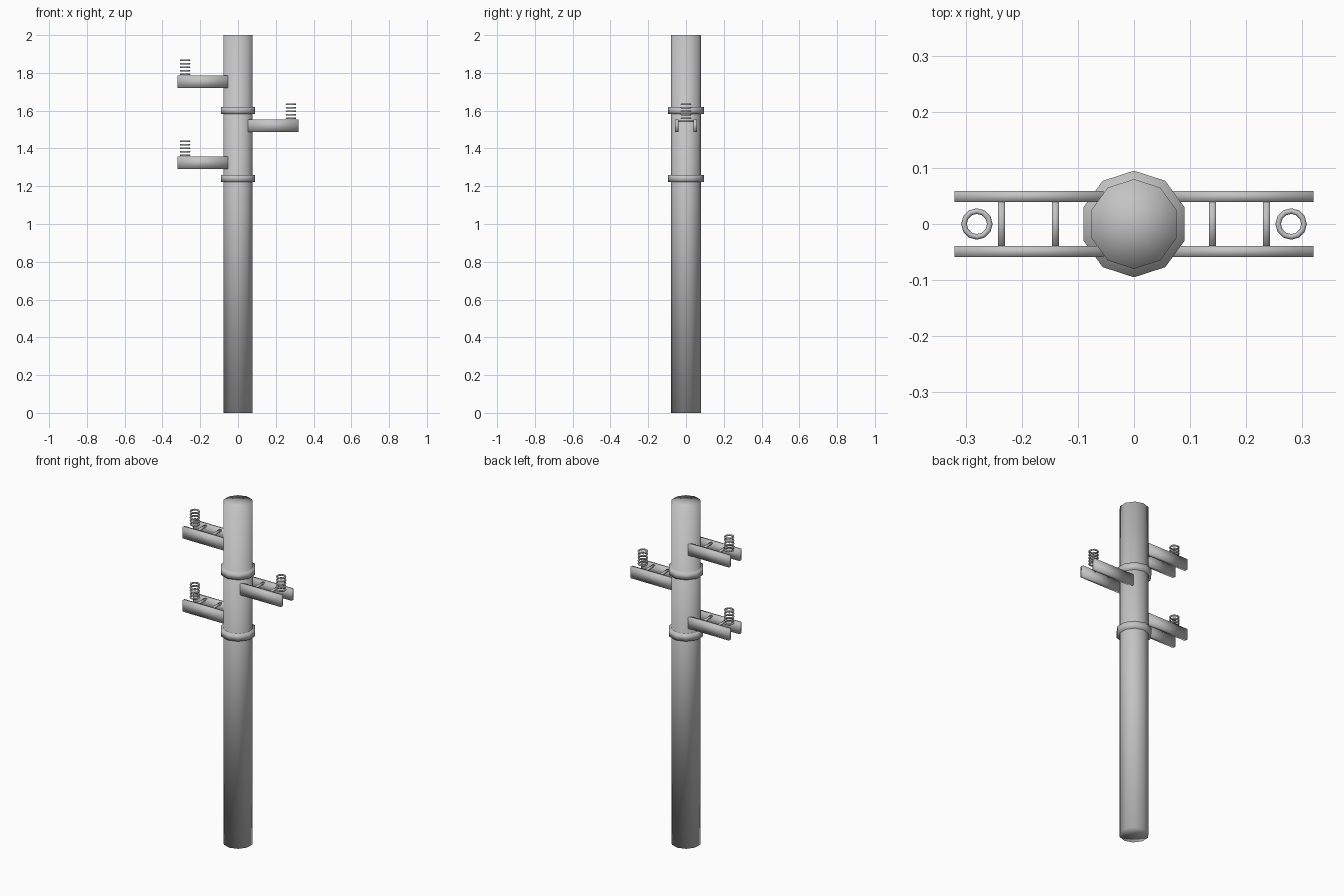
import bpy
import bmesh
from math import pi
from mathutils import Matrix, Vector

if "Cube" in bpy.data.objects:
    bpy.data.objects.remove(bpy.data.objects["Cube"], do_unlink=True)

grey = bpy.data.materials.new("plain_grey")
grey.use_nodes = True
colour = (0.55, 0.55, 0.55, 1)
grey.diffuse_color = colour
grey.node_tree.nodes["Principled BSDF"].inputs["Base Color"].default_value = colour


def finish(name, bm):
    """Turn a bmesh into a fully smooth-shaded grey object."""
    mesh = bpy.data.meshes.new(name)
    for face in bm.faces:
        face.smooth = True
    bm.to_mesh(mesh)
    bm.free()
    mesh.materials.append(grey)
    obj = bpy.data.objects.new(name, mesh)
    bpy.context.collection.objects.link(obj)
    return obj


def column(name, radius, z0, z1):
    """Ten-sided upright cylinder with a corner towards +y and -y."""
    bm = bmesh.new()
    place = Matrix.Translation((0, 0, (z0 + z1) / 2)) @ Matrix.Rotation(pi / 2, 4, "Z")
    bmesh.ops.create_cone(bm, cap_ends=True, cap_tris=True, segments=10,
                          radius1=radius, radius2=radius, depth=z1 - z0)
    # put a corner on the y axis whatever the starting angle
    corner = max(bm.verts, key=lambda v: v.co.xy.length).co.xy
    turn = Matrix.Rotation(corner.angle_signed(Vector((1, 0))), 4, "Z").inverted()
    bmesh.ops.transform(bm, matrix=place @ turn.inverted()
                        if abs((turn @ Vector((*corner, 0))).y) > 1e-4 else place @ turn,
                        verts=bm.verts)
    return finish(name, bm)


def box(name, low, high):
    bm = bmesh.new()
    low, high = Vector(low), Vector(high)
    size = Matrix.Diagonal((*(high - low), 1))
    bmesh.ops.create_cube(bm, size=1, matrix=Matrix.Translation((low + high) / 2) @ size)
    return finish(name, bm)


def ring(name, x, z, major=0.023, minor=0.005):
    """Small torus: a circle profile spun around the upright axis."""
    bm = bmesh.new()
    profile = Matrix.Translation((x + major, 0, z)) @ Matrix.Rotation(pi / 2, 4, "X")
    bmesh.ops.create_circle(bm, segments=8, radius=minor, matrix=profile)
    bmesh.ops.spin(bm, geom=bm.verts[:] + bm.edges[:], cent=(x, 0, z),
                   axis=(0, 0, 1), angle=2 * pi, steps=12)
    bmesh.ops.remove_doubles(bm, verts=bm.verts, dist=0.0005)
    bmesh.ops.recalc_face_normals(bm, faces=bm.faces)
    return finish(name, bm)


def bracket(name, side, top):
    """Two rails with cross rungs and a stack of insulator rings at the tip."""
    def span(a, b):
        return sorted((side * a, side * b))

    x0, x1 = span(0.054, 0.32)
    for label, y in (("front", -0.049), ("back", 0.049)):
        box(f"{name}_{label}_rail", (x0, y - 0.01, top - 0.065), (x1, y + 0.01, top))
    for label, x in (("inner", 0.14), ("outer", 0.236)):
        x0, x1 = span(x - 0.006, x + 0.006)
        box(f"{name}_{label}_rung", (x0, -0.042, top - 0.012), (x1, 0.042, top - 0.002))
    for i in range(5):
        ring(f"{name}_insulator_ring_{i + 1}", side * 0.28, top + 0.007 + i * 0.0185)


# Pole and its two collars
column("pole", 0.08, 0, 2)
column("upper_collar", 0.095, 1.583, 1.62)
column("lower_collar", 0.095, 1.223, 1.26)

# Brackets on alternating sides
bracket("top_right_bracket", -1, 1.786)
bracket("middle_left_bracket", 1, 1.553)
bracket("bottom_right_bracket", -1, 1.357)
